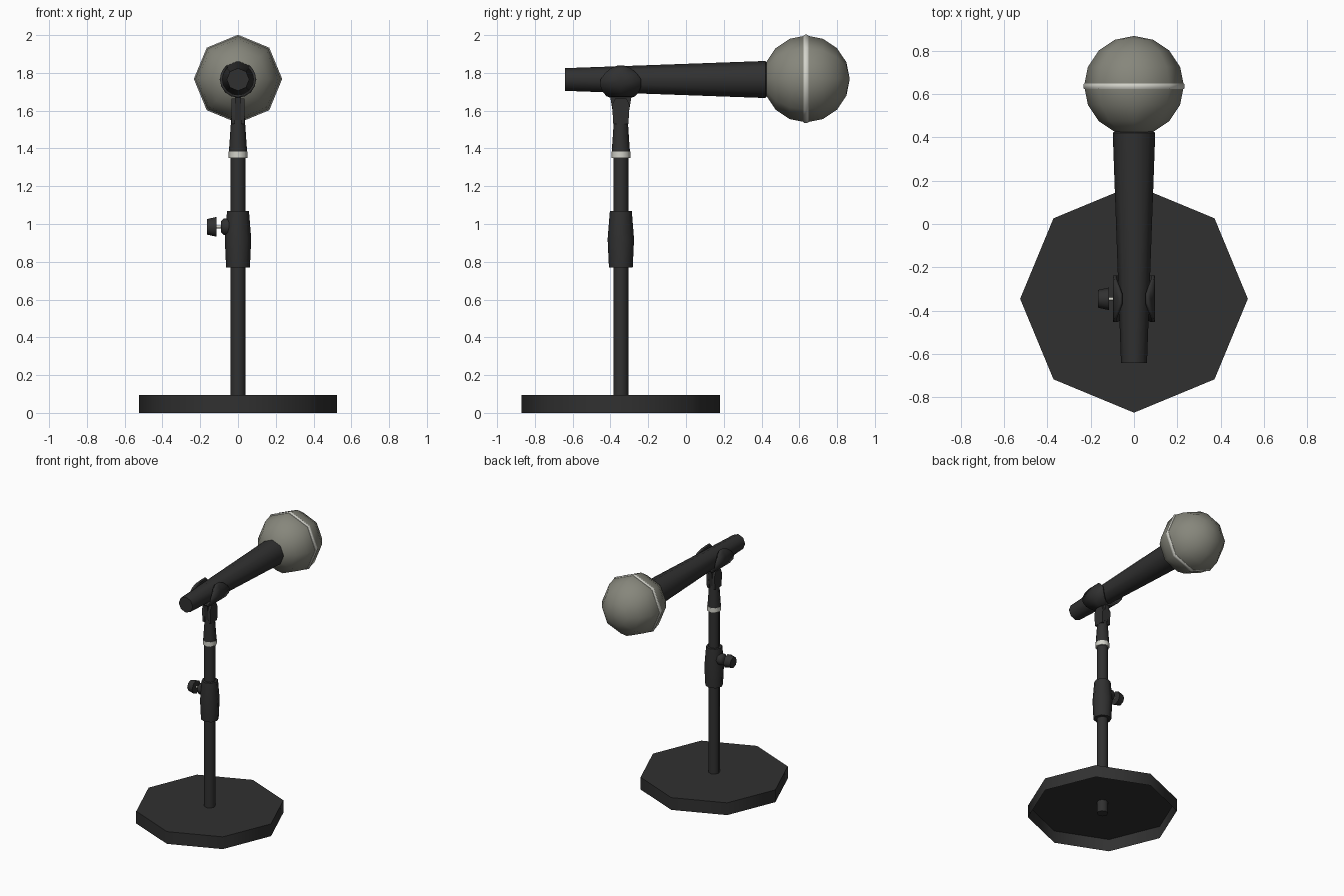
import bpy, bmesh, math
from mathutils import Matrix, Vector

cube = bpy.data.objects.get("Cube")
if cube:
    bpy.data.objects.remove(cube, do_unlink=True)

SIDES = 8
STAND_Y = -0.345
MIC_Z = 1.765


def material(name, colour):
    m = bpy.data.materials.new(name)
    m.use_nodes = True
    m.diffuse_color = (*colour, 1)
    bsdf = next(n for n in m.node_tree.nodes if n.type == 'BSDF_PRINCIPLED')
    bsdf.inputs["Base Color"].default_value = (*colour, 1)
    bsdf.inputs["Roughness"].default_value = 0.6
    return m


BLACK = material("matte black", (0.03, 0.03, 0.03))
GRILLE = material("warm grey grille", (0.24, 0.24, 0.2))
SILVER = material("pale silver", (0.65, 0.65, 0.59))


def finish(name, bm, mat):
    bmesh.ops.recalc_face_normals(bm, faces=bm.faces)
    mesh = bpy.data.meshes.new(name)
    bm.to_mesh(mesh)
    bm.free()
    mesh.materials.append(mat)
    mesh.shade_smooth()
    mesh.set_sharp_from_angle(angle=math.radians(50))
    ob = bpy.data.objects.new(name, mesh)
    bpy.context.collection.objects.link(ob)
    return ob


def lathe(name, profile, origin, axis, mat, caps=(True, True), loop=False):
    """Turn (radius, distance) points around an axis, with corners on the main axes."""
    turn = {'X': Matrix.Rotation(math.pi / 2, 4, 'Y'),
            'Y': Matrix.Rotation(-math.pi / 2, 4, 'X'),
            'Z': Matrix.Identity(4)}[axis]
    place = Matrix.Translation(origin) @ turn
    bm = bmesh.new()
    rings = []
    for r, t in profile:
        rings.append([bm.verts.new(place @ Vector((r * math.cos(a), r * math.sin(a), t)))
                      for a in (math.tau * k / SIDES for k in range(SIDES))])
    pairs = list(zip(rings, rings[1:]))
    if loop:
        pairs.append((rings[-1], rings[0]))
    for low, high in pairs:
        for k in range(SIDES):
            n = (k + 1) % SIDES
            bm.faces.new((low[k], low[n], high[n], high[k]))
    if not loop:
        for ring, cap in zip((rings[0], rings[-1]), caps):
            if cap:
                bm.faces.new(ring)
    return finish(name, bm, mat)


def plate(name, outline, x0, x1, mat):
    """Extrude a (y, z) outline sideways from x0 to x1."""
    bm = bmesh.new()
    face = bm.faces.new([bm.verts.new((x0, STAND_Y + y, z)) for y, z in outline])
    out = bmesh.ops.extrude_face_region(bm, geom=[face])
    bmesh.ops.translate(bm, vec=(x1 - x0, 0, 0),
                        verts=[v for v in out["geom"] if isinstance(v, bmesh.types.BMVert)])
    return finish(name, bm, mat)


# Stand: hollow base, pole, height clamp, collar and tapered neck
foot = (0, STAND_Y, 0)
lathe("base", [(0.525, 0), (0.525, 0.095)], foot, 'Z', BLACK, caps=(False, True))
lathe("pole", [(0.04, 0.005), (0.04, 1.36)], foot, 'Z', BLACK)
lathe("height_clamp", [(0.063, 0.77), (0.07, 0.92), (0.058, 1.07)], foot, 'Z', BLACK)
lathe("collar", [(0.05, 1.35), (0.05, 1.385)], foot, 'Z', SILVER)
lathe("neck", [(0.048, 1.385), (0.036, 1.56)], foot, 'Z', BLACK)

# Tightening knob on the right of the clamp
knob = (0, STAND_Y, 0.985)
lathe("knob_boss", [(0.03, -0.09), (0.044, -0.075), (0.044, -0.04)], knob, 'X', BLACK)
lathe("knob_screw", [(0.008, -0.12), (0.008, -0.085)], knob, 'X', SILVER)
lathe("knob", [(0.041, -0.165), (0.052, -0.115)], knob, 'X', BLACK)

# Hinge: two fork prongs and a tongue below the clip
prong = [(-0.04, 1.53), (0.04, 1.53), (0.046, 1.63), (0.03, 1.665), (-0.03, 1.665), (-0.046, 1.63)]
for side, s in (("left", 1), ("right", -1)):
    plate(side + "_prong", prong, s * 0.016, s * 0.035, BLACK)
tongue = [(-0.036, 1.55), (0.036, 1.55), (0.058, 1.685), (-0.058, 1.685)]
plate("clip_tongue", tongue, -0.016, 0.016, BLACK)

# Clip: open cradle whose width changes with the angle from its lowest line
half = [(22, 0.075), (45, 0.095), (68, 0.108), (90, 0.108), (110, 0.085), (128, 0.055), (140, 0.02)]
rows = [(-a, w) for a, w in reversed(half)] + [(0, 0.058)] + half
bm = bmesh.new()
strips = []
for a, w in rows:
    a = math.radians(a)
    strips.append([bm.verts.new((0.089 * math.sin(a), STAND_Y + w * f, MIC_Z - 0.089 * math.cos(a)))
                   for f in (-1, 0, 1)])
for p, q in zip(strips, strips[1:]):
    for k in range(2):
        bm.faces.new((p[k], p[k + 1], q[k + 1], q[k]))
clip = finish("clip", bm, BLACK)
thick = clip.modifiers.new("thickness", 'SOLIDIFY')
thick.thickness = 0.014
thick.offset = 0

# Microphone: tapered handle, ball grille and rounded band
lathe("handle", [(0.06, -0.64), (0.098, 0.42), (0.085, 0.43)], (0, 0, MIC_Z), 'Y', BLACK)
head = (0, 0.637, 1.768)
bm = bmesh.new()
bmesh.ops.create_uvsphere(bm, u_segments=SIDES, v_segments=SIDES, radius=0.23,
                          matrix=Matrix.Translation(head) @ Matrix.Rotation(-math.pi / 2, 4, 'X'))
finish("grille", bm, GRILLE)
band = [(0.222, -0.014), (0.23, -0.013), (0.234, -0.005), (0.234, 0.005), (0.23, 0.013), (0.222, 0.014)]
lathe("grille_band", band, (0, 0.635, 1.768), 'Y', SILVER, loop=True)
